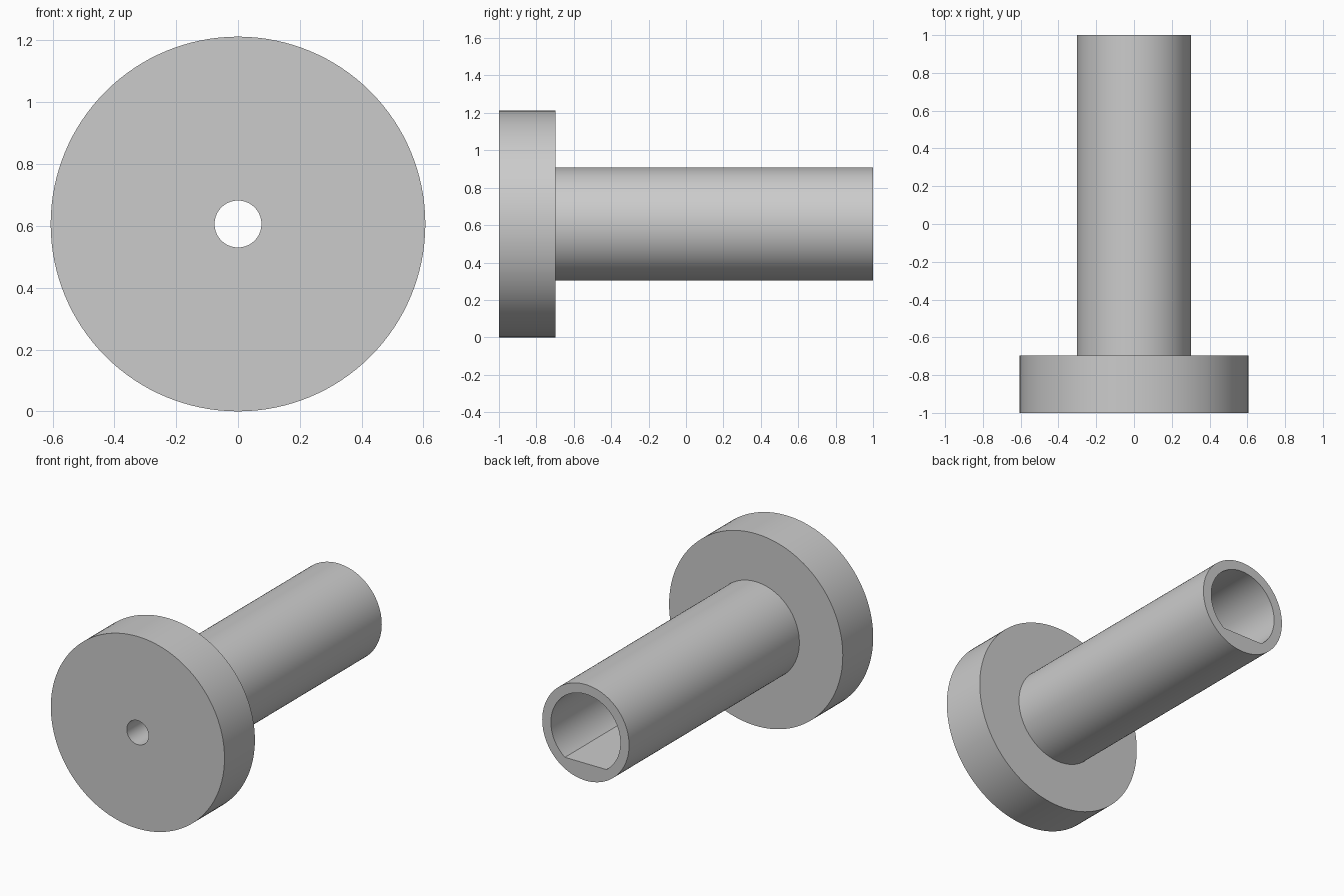
import bpy
import bmesh
from math import cos, sin, pi, radians

cube = bpy.data.objects.get("Cube")
if cube:
    bpy.data.objects.remove(cube, do_unlink=True)

SIDES = 128
HEAD_R, SHAFT_R, BORE_R, HOLE_R = 0.606, 0.303, 0.2424, 0.0758
FRONT, SHOULDER, BACK = -1.0, -0.697, 1.0
FLAT = -0.1947  # height of the bore's flat below the axis

grey = bpy.data.materials.new("plain grey")
grey.use_nodes = True
colour = (0.6, 0.6, 0.6, 1)
grey.diffuse_color = colour
grey.node_tree.nodes["Principled BSDF"].inputs["Base Color"].default_value = colour


def ring(bm, radius, y, floor=-1.0):
    """Circle about the y axis, cut flat below the floor height."""
    angles = [2 * pi * i / SIDES for i in range(SIDES)]
    return [bm.verts.new((radius * cos(a), y, HEAD_R + max(radius * sin(a), floor)))
            for a in angles]


def lathe(name, profile, material):
    """Skin a closed loop of rings into one solid."""
    bm = bmesh.new()
    rings = [ring(bm, *step) for step in profile]
    for a, b in zip(rings, rings[1:] + rings[:1]):
        for i in range(SIDES):
            j = (i + 1) % SIDES
            bm.faces.new((a[i], a[j], b[j], b[i]))
    bmesh.ops.recalc_face_normals(bm, faces=bm.faces)
    mesh = bpy.data.meshes.new(name)
    bm.to_mesh(mesh)
    bm.free()
    mesh.materials.append(material)
    obj = bpy.data.objects.new(name, mesh)
    bpy.context.collection.objects.link(obj)
    bpy.ops.object.select_all(action='DESELECT')
    obj.select_set(True)
    bpy.context.view_layer.objects.active = obj
    bpy.ops.object.shade_smooth_by_angle(angle=radians(30))
    return obj


# Disc head and hollow shaft: D-shaped bore behind, small round hole in front
lathe("flanged_sleeve", [
    (HOLE_R, FRONT),
    (HEAD_R, FRONT),
    (HEAD_R, SHOULDER),
    (SHAFT_R, SHOULDER),
    (SHAFT_R, BACK),
    (BORE_R, BACK, FLAT),
    (BORE_R, SHOULDER, FLAT),
    (HOLE_R, SHOULDER),
], grey)
